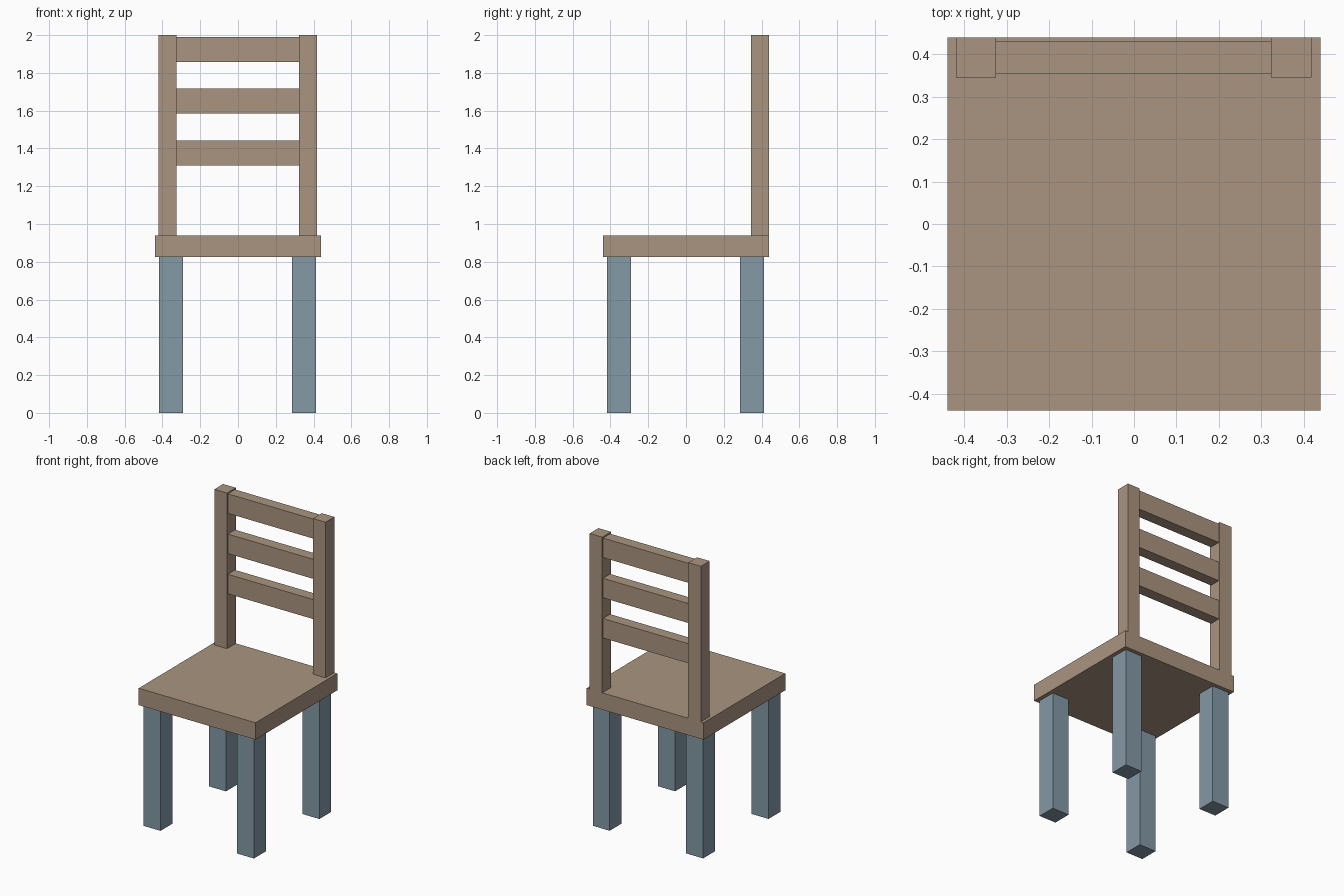
import bpy
import bmesh

cube = bpy.data.objects.get("Cube")
if cube:
    bpy.data.objects.remove(cube, do_unlink=True)


def make_material(name, rgb):
    mat = bpy.data.materials.new(name)
    mat.use_nodes = True
    color = (*rgb, 1.0)
    mat.diffuse_color = color
    mat.node_tree.nodes["Principled BSDF"].inputs["Base Color"].default_value = color
    return mat


def box(name, x, y, z, mat):
    """Flat-faced box spanning the given (low, high) ranges."""
    mesh = bpy.data.meshes.new(name)
    bm = bmesh.new()
    bmesh.ops.create_cube(bm, size=1)
    for v in bm.verts:
        v.co = [(lo + hi) / 2 + c * (hi - lo) for c, (lo, hi) in zip(v.co, (x, y, z))]
    bm.to_mesh(mesh)
    bm.free()
    mesh.materials.append(mat)
    obj = bpy.data.objects.new(name, mesh)
    bpy.context.collection.objects.link(obj)
    return obj


wood = make_material("tan_wood", (0.402, 0.301, 0.216))
paint = make_material("blue_grey_paint", (0.227, 0.319, 0.381))

SEAT_BOTTOM, SEAT_TOP, HALF = 0.825, 0.94, 0.44

# Seat
box("seat", (-HALF, HALF), (-HALF, HALF), (SEAT_BOTTOM, SEAT_TOP), wood)

# Four square legs
leg_spans = {-1: (-0.418, -0.291), 1: (0.286, 0.413)}
for sx, side in ((-1, "right"), (1, "left")):
    for sy, end in ((-1, "front"), (1, "back")):
        box(f"{end}_{side}_leg", leg_spans[sx], leg_spans[sy], (0, SEAT_BOTTOM), paint)

# Backrest posts
for side, span in (("right", (-0.42, -0.325)), ("left", (0.323, 0.418))):
    box(f"{side}_back_post", span, (0.345, HALF), (SEAT_TOP, 2.0), wood)

# Backrest slats
for i in range(3):
    low = 1.31 + i * 0.274
    box(f"back_slat_{i + 1}", (-0.325, 0.323), (0.355, 0.432), (low, low + 0.133), wood)
